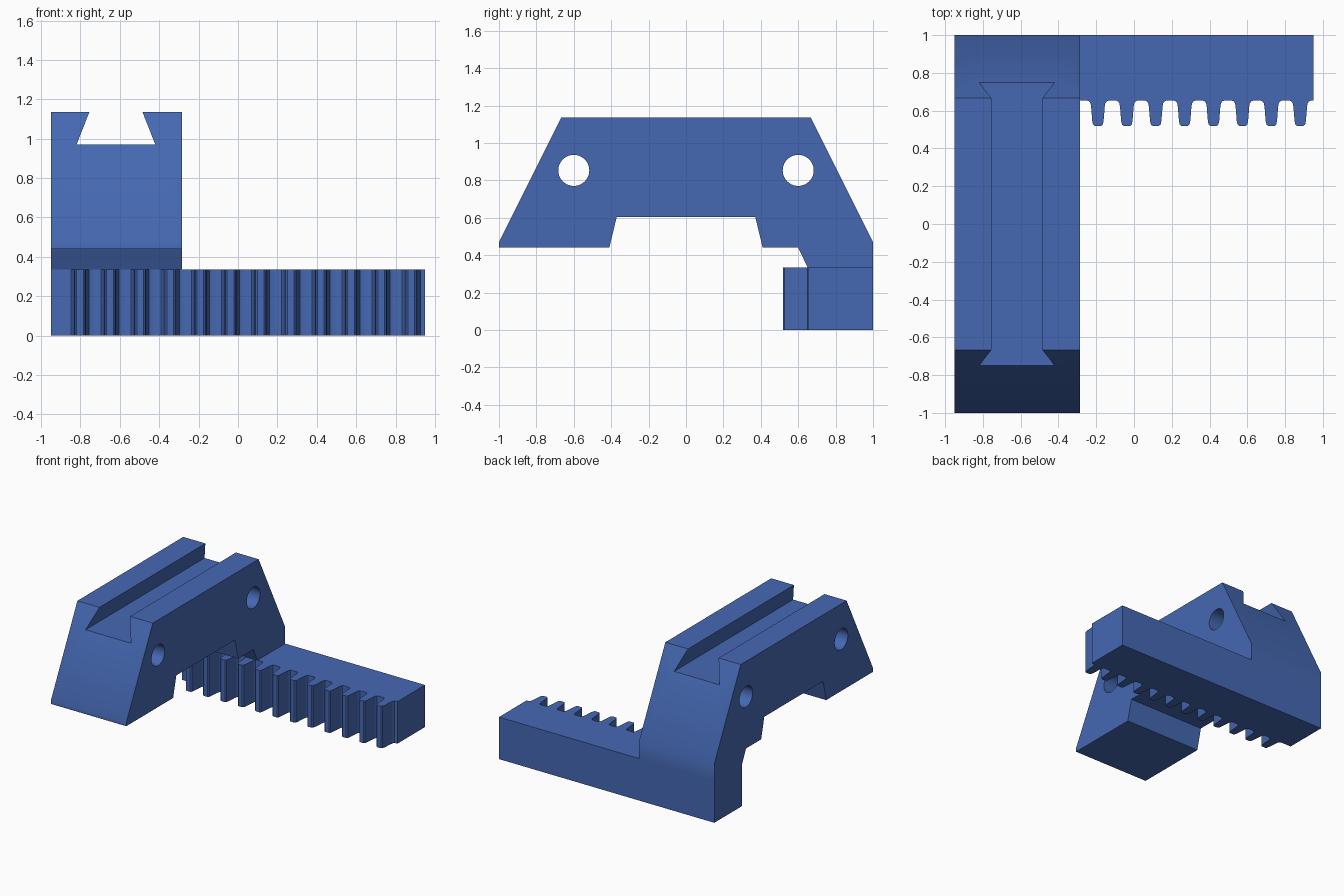
import bpy, bmesh, math
from mathutils import Vector

if "Cube" in bpy.data.objects:
    bpy.data.objects.remove(bpy.data.objects["Cube"])

blue = bpy.data.materials.new("blue_plastic")
blue.diffuse_color = (0.06, 0.14, 0.45, 1)
blue.use_nodes = True
blue.node_tree.nodes["Principled BSDF"].inputs["Base Color"].default_value = blue.diffuse_color


def prism(name, points, start, end, place):
    """Extrude a 2D profile; place(a, b, t) maps profile and depth to xyz."""
    bm = bmesh.new()
    base = bm.faces.new([bm.verts.new(place(a, b, start)) for a, b in points])
    moved = bmesh.ops.extrude_face_region(bm, geom=[base])["geom"]
    shift = Vector(place(0, 0, end)) - Vector(place(0, 0, start))
    bmesh.ops.translate(bm, vec=shift,
                        verts=[g for g in moved if isinstance(g, bmesh.types.BMVert)])
    bmesh.ops.recalc_face_normals(bm, faces=bm.faces)
    mesh = bpy.data.meshes.new(name)
    bm.to_mesh(mesh)
    bm.free()
    mesh.materials.append(blue)
    obj = bpy.data.objects.new(name, mesh)
    bpy.context.collection.objects.link(obj)
    return obj


def along_x(a, b, t):
    return (t, a, b)


def along_y(a, b, t):
    return (a, t, b)


def along_z(a, b, t):
    return (a, b, t)


def combine(target, other, operation):
    """Apply a boolean and drop the helper object."""
    other.hide_render = True
    mod = target.modifiers.new("combine", "BOOLEAN")
    mod.operation, mod.solver, mod.object = operation, "EXACT", other
    bpy.context.view_layer.objects.active = target
    bpy.ops.object.modifier_apply(modifier=mod.name)
    bpy.data.objects.remove(other)


# Trapezoid bridge with a notch underneath and a foot at the back
bridge = prism("rail_bridge", [
    (-1, 0.44), (-1, 0.47), (-0.667, 1.135), (0.667, 1.135), (1, 0.47),
    (1, 0.335), (0.65, 0.335), (0.6, 0.44), (0.41, 0.44), (0.37, 0.605),
    (-0.37, 0.605), (-0.41, 0.44)], -0.95, -0.285, along_x)

# Dovetail slot along the top
slot = prism("dovetail_cutter", [
    (-0.82, 0.97), (-0.42, 0.97), (-0.485, 1.135), (-0.505, 1.2),
    (-0.735, 1.2), (-0.755, 1.135)], -1.2, 1.2, along_y)
combine(bridge, slot, "DIFFERENCE")

# Cross holes near both ends
for y in (-0.6, 0.6):
    ring = [(y + 0.083 * math.cos(i * math.tau / 40),
             0.853 + 0.083 * math.sin(i * math.tau / 40)) for i in range(40)]
    combine(bridge, prism("hole_cutter", ring, -1.2, 0, along_x), "DIFFERENCE")

# Toothed rack bar: one rounded tooth outline repeated along the front edge
half_tooth = [(0.056, 0.653), (0.046, 0.649), (0.039, 0.638), (0.036, 0.62),
              (0.030, 0.545), (0.026, 0.527), (0.017, 0.519)]
tooth = [(-dx, y) for dx, y in half_tooth] + half_tooth[::-1]
outline = [(-0.95, 1), (-0.95, 0.653)]
for i in range(12):
    centre = 0.88 - (11 - i) * 0.153
    outline += [(centre + dx, y) for dx, y in tooth]
outline += [(0.95, 0.653), (0.95, 1)]
rack = prism("toothed_rack", outline, 0, 0.335, along_z)

# Fuse the bridge foot onto the rack
combine(bridge, rack, "UNION")
bridge.name = "rail_bridge_with_rack"
bridge.select_set(True)
bpy.context.view_layer.objects.active = bridge
bpy.ops.object.shade_smooth_by_angle(angle=math.radians(30))
